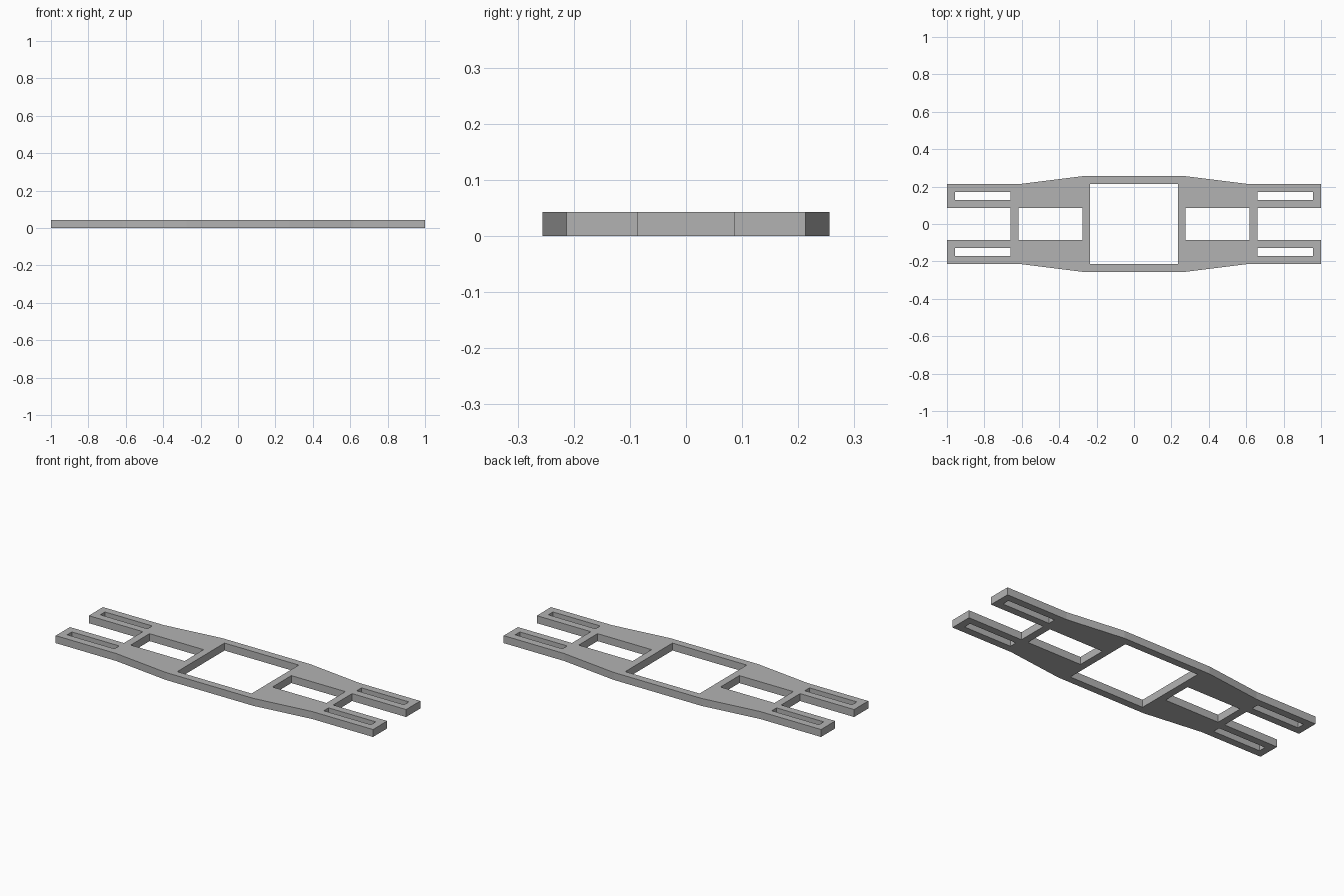
import bpy
import bmesh

cube = bpy.data.objects.get("Cube")
if cube:
    bpy.data.objects.remove(cube, do_unlink=True)

U = 2 / 47  # plate thickness and bar width; the whole plan sits on this module


def rectangle(x0, x1, y0, y1):
    return [(x0, y0), (x1, y0), (x1, y1), (x0, y1)]


# Outer outline: one quarter, mirrored around both axes
quarter = [(15.5, 2), (23.5, 2), (23.5, 5), (14.5, 5), (6.5, 6)]
right = [(x, -y) for x, y in reversed(quarter)] + quarter
outline = right + [(-x, -y) for x, y in right]

# Openings: central bay, a window on each side and a slot in each arm
loops = [outline, rectangle(-5.5, 5.5, -5, 5)]
for sx in (-1, 1):
    loops.append(rectangle(sx * 6.5, sx * 14.5, -2, 2))
    for sy in (-1, 1):
        loops.append(rectangle(sx * 15.5, sx * 22.5, sy * 3, sy * 4))

# Filled flat profile, extruded to the plate thickness
curve = bpy.data.curves.new("frame_profile", "CURVE")
curve.dimensions = "2D"
curve.fill_mode = "BOTH"
curve.extrude = U / 2
for points in loops:
    spline = curve.splines.new("POLY")
    spline.points.add(len(points) - 1)
    for point, (x, y) in zip(spline.points, points):
        point.co = (x * U, y * U, 0, 1)
    spline.use_cyclic_u = True

profile = bpy.data.objects.new("frame_profile", curve)
bpy.context.collection.objects.link(profile)
bpy.context.view_layer.update()
depsgraph = bpy.context.evaluated_depsgraph_get()
mesh = bpy.data.meshes.new_from_object(profile.evaluated_get(depsgraph))
bpy.data.objects.remove(profile, do_unlink=True)

# Weld the walls to the faces and rest the plate on the ground
bm = bmesh.new()
bm.from_mesh(mesh)
bmesh.ops.remove_doubles(bm, verts=bm.verts, dist=0.0001)
bmesh.ops.translate(bm, verts=bm.verts, vec=(0, 0, U / 2))
bmesh.ops.dissolve_limit(bm, angle_limit=0.01, verts=bm.verts, edges=bm.edges)
bmesh.ops.recalc_face_normals(bm, faces=bm.faces)
for face in bm.faces:
    face.smooth = False
    face.material_index = 0
bm.to_mesh(mesh)
bm.free()

# Plain grey finish
grey = bpy.data.materials.new("plain_grey")
grey.use_nodes = True
color = (0.45, 0.45, 0.45, 1)
grey.diffuse_color = color
grey.node_tree.nodes["Principled BSDF"].inputs["Base Color"].default_value = color
mesh.materials.clear()
mesh.materials.append(grey)

frame = bpy.data.objects.new("frame_plate", mesh)
bpy.context.collection.objects.link(frame)
